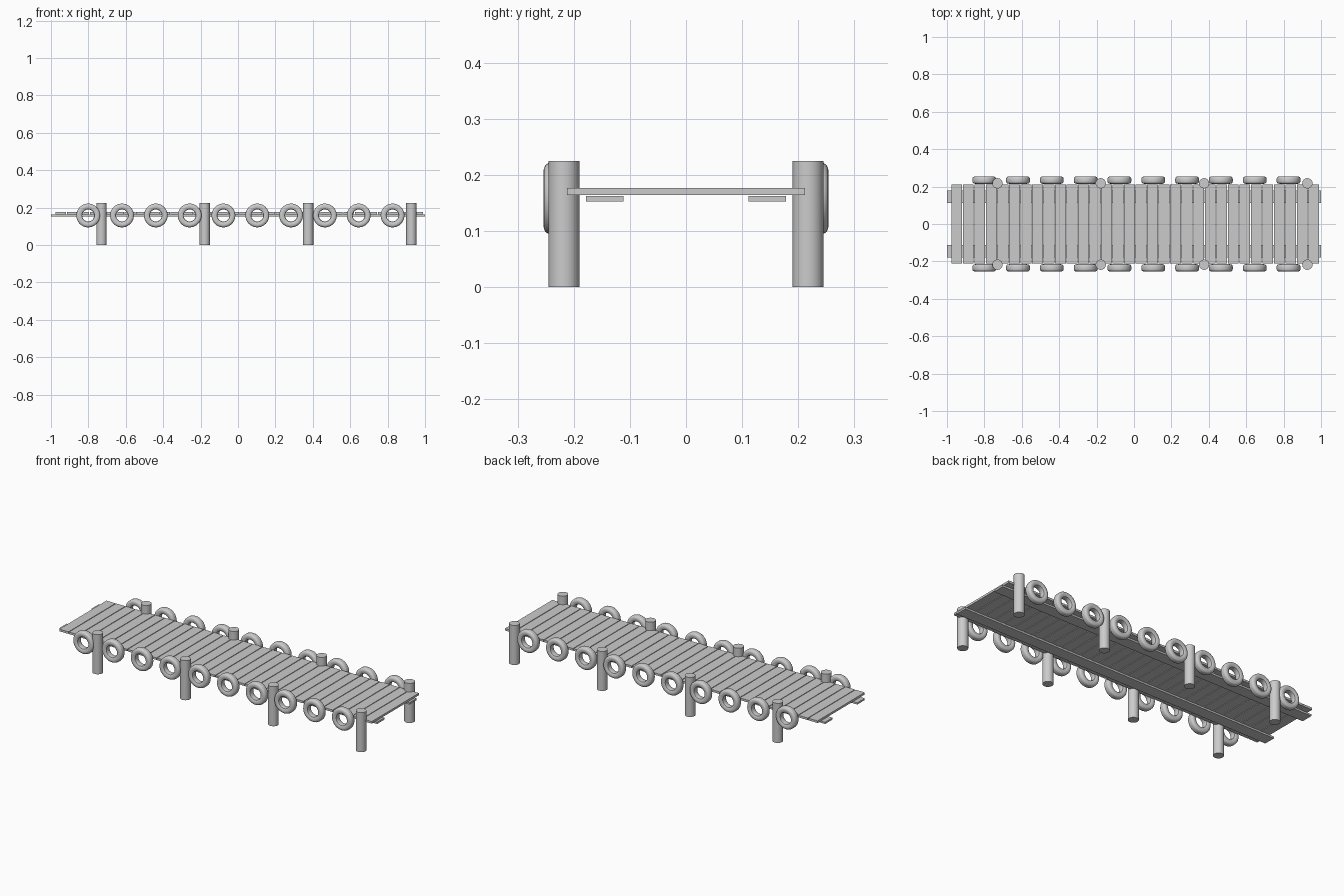
import bpy, bmesh, math

if "Cube" in bpy.data.objects:
    bpy.data.objects.remove(bpy.data.objects["Cube"])

def box(name, x0, x1, y0, y1, z0, z1):
    bm = bmesh.new()
    bmesh.ops.create_cube(bm, size=1)
    for v in bm.verts:
        v.co.x = x0 if v.co.x < 0 else x1
        v.co.y = y0 if v.co.y < 0 else y1
        v.co.z = z0 if v.co.z < 0 else z1
    return finish(name, bm)

def finish(name, bm, smooth=False):
    bmesh.ops.recalc_face_normals(bm, faces=bm.faces)
    me = bpy.data.meshes.new(name)
    bm.to_mesh(me)
    bm.free()
    ob = bpy.data.objects.new(name, me)
    bpy.context.collection.objects.link(ob)
    if smooth:
        bpy.ops.object.select_all(action='DESELECT')
        ob.select_set(True)
        bpy.context.view_layer.objects.active = ob
        bpy.ops.object.shade_smooth_by_angle(angle=math.radians(40))
    return ob

def copy(ob, name, loc):
    c = bpy.data.objects.new(name, ob.data)
    c.location = loc
    bpy.context.collection.objects.link(c)

# deck planks laid across the walkway
START, END, COUNT, GAP = -0.976, 0.99, 32, 0.004
pitch = (END - START + GAP) / COUNT
for i in range(COUNT):
    x = START + i * pitch
    box(f"deck_plank_{i + 1}", x, x + pitch - GAP, -0.212, 0.212, 0.1645, 0.1765)

# two long beams under the deck
for side, s in (("front", -1), ("back", 1)):
    ys = sorted((s * 0.111, s * 0.178))
    box(f"{side}_beam", -1, 1, ys[0], ys[1], 0.1525, 0.1625)

# round support posts
bm = bmesh.new()
bmesh.ops.create_cone(bm, cap_ends=True, segments=32, radius1=0.0275, radius2=0.0275, depth=0.225)
bmesh.ops.translate(bm, verts=bm.verts, vec=(0, 0, 0.1125))
post = finish("front_post_1", bm, True)
post_x = (-0.73, -0.178, 0.375, 0.927)
post.location = (post_x[0], -0.2175, 0)
for side, s in (("front", -1), ("back", 1)):
    for i, x in enumerate(post_x):
        if (s, i) != (-1, 0):
            copy(post, f"{side}_post_{i + 1}", (x, s * 0.2175, 0))

# tyre fenders: half profile (radius, offset) mirrored and spun about y
half = [(0.032, 0.010), (0.034, 0.015), (0.040, 0.018), (0.048, 0.0195),
        (0.055, 0.0185), (0.060, 0.0155), (0.0628, 0.011), (0.0635, 0.005)]
profile = half + [(r, -y) for r, y in reversed(half)]
SEG = 40
bm = bmesh.new()
rings = []
for k in range(SEG):
    a = 2 * math.pi * k / SEG
    rings.append([bm.verts.new((r * math.cos(a), y, r * math.sin(a))) for r, y in profile])
n = len(profile)
for k in range(SEG):
    a, b = rings[k], rings[(k + 1) % SEG]
    for j in range(n):
        bm.faces.new((a[j], a[(j + 1) % n], b[(j + 1) % n], b[j]))
tyre = finish("front_tyre_1", bm, True)
tyre.location = (-0.801, -0.2345, 0.158)
for side, s in (("front", -1), ("back", 1)):
    for i in range(10):
        if (s, i) != (-1, 0):
            copy(tyre, f"{side}_tyre_{i + 1}", (-0.801 + i * 0.1808, s * 0.2345, 0.158))
